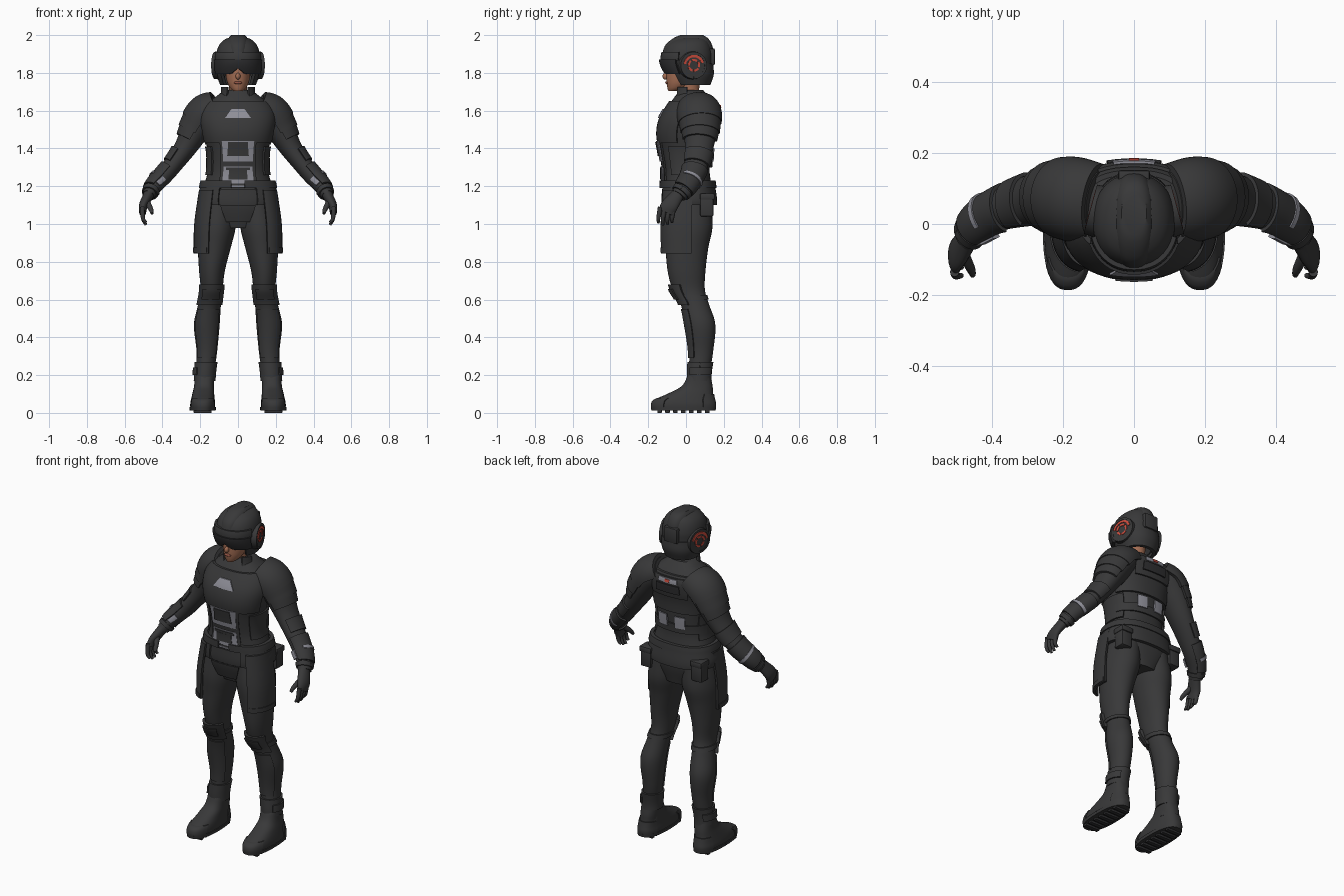
import bpy, bmesh
from math import radians, cos, sin
from mathutils import Vector, Matrix

old = bpy.data.objects.get("Cube")
if old:
    bpy.data.objects.remove(old, do_unlink=True)


def material(name, *rgb):
    mat = bpy.data.materials.new(name)
    mat.use_nodes = True
    mat.diffuse_color = (*rgb, 1)
    mat.node_tree.nodes["Principled BSDF"].inputs["Base Color"].default_value = (*rgb, 1)
    return mat


DARK = material("charcoal armour", .04, .04, .041)
BLACK = material("black visor", .028, .028, .03)
GREY = material("light grey panel", .27, .27, .31)
SKIN = material("skin", .36, .15, .085)
LIPS = material("lips", .3, .09, .06)
RED = material("red accent", .6, .07, .045)


class Limb:
    """A path of elliptical sections: x, y, z, side radius, depth radius."""
    def __init__(self, rows, bent=False, power=2):
        self.rows = [Vector(row) for row in rows]
        self.bent, self.power = bent, power
        self.keys = list(range(len(rows))) if bent else [row[2] for row in rows]

    def at(self, t):
        keys, rows, last = self.keys, self.rows, len(self.keys) - 1
        i = max([k for k in range(last) if keys[k] <= t], default=0)

        def slope(k):
            a, b = max(k - 1, 0), min(k + 1, last)
            return (rows[b] - rows[a]) / (keys[b] - keys[a])
        span = keys[i + 1] - keys[i]
        s = (t - keys[i]) / span
        h = s * s * (3 - 2 * s)
        return (rows[i] * (1 - h) + rows[i + 1] * h
                + slope(i) * span * s * (1 - s) ** 2 - slope(i + 1) * span * s * s * (1 - s))

    def point(self, t, degrees, off=0):
        row = self.at(t)
        along = Vector((0, 0, 1))
        if self.bent:
            along = Vector((self.at(t + .05) - self.at(t - .05))[:3]).normalized()
        side = Vector((0, 1, 0)).cross(along).normalized()
        back = along.cross(side)
        c, s = cos(radians(degrees)), sin(radians(degrees))
        r = (abs(c) ** self.power + abs(s) ** self.power) ** (-1 / self.power)
        return Vector(row[:3]) + side * c * r * (row[3] + off) + back * s * r * (row[4] + off)


def finish(name, bm, mat, mirror):
    bmesh.ops.recalc_face_normals(bm, faces=bm.faces)
    mesh = bpy.data.meshes.new(name)
    bm.to_mesh(mesh)
    bm.free()
    mesh.materials.append(mat)
    obj = bpy.data.objects.new(name, mesh)
    bpy.context.scene.collection.objects.link(obj)
    if mirror:
        obj.modifiers.new("Mirror", "MIRROR")
    obj.select_set(True)
    bpy.context.view_layer.objects.active = obj


def tube(name, limb, mat, mirror=False, start=None, end=None, steps=24, sides=32):
    start = limb.keys[0] if start is None else start
    end = limb.keys[-1] if end is None else end
    bm = bmesh.new()
    rings = [[bm.verts.new(limb.point(start + (end - start) * i / steps, 360 * j / sides))
              for j in range(sides)] for i in range(steps + 1)]
    for low, high in zip(rings, rings[1:]):
        for j in range(sides):
            k = (j + 1) % sides
            bm.faces.new((low[j], low[k], high[k], high[j]))
    bm.faces.new(rings[0][::-1])
    bm.faces.new(rings[-1])
    finish(name, bm, mat, mirror)


def shell(name, limb, start, end, a, b, off, mat=DARK, mirror=True, thick=.02, tip=1, lower=None):
    """A thick plate that follows part of a limb between two angles."""
    bm = bmesh.new()
    m, n = 10, max(4, int((b - a) / 7))

    def vert(i, j, inset):
        s, u = i / m, 2 * j / n - 1
        first = start + (lower(u) if lower else 0)
        angle = (a + b) / 2 + u * (b - a) / 2 * (1 + (tip - 1) * s)
        return bm.verts.new(limb.point(first + (end - first) * s, angle, off - inset))
    out, inn = [[[vert(i, j, d) for j in range(n + 1)] for i in range(m + 1)] for d in (0, thick)]
    for g in (out, inn):
        for i in range(m):
            for j in range(n):
                bm.faces.new((g[i][j], g[i][j + 1], g[i + 1][j + 1], g[i + 1][j]))
    edge = ([(0, j) for j in range(n)] + [(i, n) for i in range(m)]
            + [(m, j) for j in range(n, 0, -1)] + [(i, 0) for i in range(m, 0, -1)])
    for (i, j), (k, l) in zip(edge, edge[1:] + edge[:1]):
        bm.faces.new((out[i][j], out[k][l], inn[k][l], inn[i][j]))
    finish(name, bm, mat, mirror)


def front(name, limb, low, high, half, off, mat=DARK, thick=.009, tip=1, facing=270):
    shell(name, limb, low, high, facing - half, facing + half, off, mat, False, thick, tip)


def box(name, place, size, mat=DARK, mirror=True, bevel=.008):
    bm = bmesh.new()
    bmesh.ops.create_cube(bm, size=1, matrix=Matrix.Translation(place) @ Matrix.Diagonal((*size, 1)))
    bmesh.ops.bevel(bm, geom=bm.edges, offset=bevel, segments=2, affect="EDGES", profile=.5)
    finish(name, bm, mat, mirror)


def ball(name, place, size, mat):
    bm = bmesh.new()
    bmesh.ops.create_uvsphere(bm, u_segments=16, v_segments=10, radius=1,
                              matrix=Matrix.Translation(place) @ Matrix.Diagonal((*size, 1)))
    finish(name, bm, mat, False)


# Torso and jacket
torso = Limb([(0, .02, .98, .1, .1), (0, .015, 1.1, .19, .13), (0, .01, 1.2, .18, .125),
              (0, .005, 1.28, .16, .12), (0, 0, 1.38, .16, .13), (0, -.005, 1.48, .18, .14),
              (0, .01, 1.56, .19, .14), (0, .03, 1.63, .17, .12), (0, .03, 1.68, .11, .085),
              (0, .03, 1.71, .07, .06)], power=2.4)
tube("torso", torso, DARK, steps=40, sides=48)
shell("breastplate", torso, 1.43, 1.65, 197, 343, .013, mirror=False)
shell("back_plate", torso, 1.42, 1.65, 20, 160, .013, mirror=False)
shell("jacket_hem", torso, 1.1, 1.22, -62, 242, .02, mirror=False)
shell("waist_belt", torso, 1.19, 1.23, -80, 260, .026, mirror=False)
shell("side_rib_plate", torso, 1.26, 1.41, -38, 35, .01)
front("abdomen_panel", torso, 1.19, 1.44, 31, .012)
front("chest_emblem", torso, 1.56, 1.61, 19, .02, GREY, tip=.5)
front("upper_belly_frame", torso, 1.33, 1.44, 26, .018, GREY)
front("upper_belly_inset", torso, 1.36, 1.435, 18, .023, tip=.85)
front("lower_belly_frame", torso, 1.215, 1.305, 25, .018, GREY)
front("lower_belly_inset", torso, 1.235, 1.285, 15, .023)
front("lower_belly_top_inset", torso, 1.285, 1.3, 20, .022)
front("belly_bar", torso, 1.195, 1.203, 27, .018, GREY)
front("front_belt", torso, 1.1, 1.185, 33, .012)
front("front_flap", torso, 1.01, 1.1, 24, .022, tip=1.05)
front("rear_panel", torso, 1.52, 1.64, 32, .024, facing=90)
front("rear_panel_inset", torso, 1.55, 1.6, 20, .032, BLACK, facing=90)
front("rear_collar_bar", torso, 1.61, 1.635, 17, .03, GREY, facing=90)
front("rear_red_mark", torso, 1.615, 1.63, 4, .034, RED, facing=90)
front("lower_back_belt", torso, 1.3, 1.35, 75, .014, facing=90)
shell("lower_back_buckle", torso, 1.33, 1.4, 98, 118, .02, GREY, thick=.009)
box("hip_pouch", (.17, .11, 1.1), (.07, .07, .12))
box("pouch_lid", (.17, .113, 1.145), (.078, .078, .035))

# Collar and head
collar = Limb([(0, .025, 1.63, .11, .1), (0, .02, 1.68, .085, .08), (0, .02, 1.73, .08, .075)])
shell("collar", collar, 1.63, 1.7, -48, 228, 0, mirror=False)
shell("collar_tab", collar, 1.66, 1.725, -50, -10, .01, thick=.014)
neck = Limb([(0, .025, 1.62, .055, .055), (0, .02, 1.7, .047, .05), (0, .015, 1.8, .05, .06)])
tube("neck", neck, SKIN, steps=8)
head = Limb([(0, -.068, 1.703, .022, .025), (0, -.05, 1.718, .04, .048), (0, -.03, 1.75, .057, .073),
             (0, -.01, 1.8, .066, .094), (0, 0, 1.85, .068, .1)])
tube("head", head, SKIN)
ball("nose", (0, -.108, 1.782), (.013, .016, .018), SKIN)
ball("lips", (0, -.1, 1.748), (.022, .01, .008), LIPS)

# Helmet
helmet = Limb([(0, .035, 1.735, .09, .09), (0, .025, 1.79, .11, .118), (0, .01, 1.85, .115, .13),
               (0, .01, 1.9, .115, .13), (0, .015, 1.95, .098, .112), (0, .025, 1.98, .065, .08),
               (0, .03, 1.993, .025, .04)], power=2.2)
tube("helmet_dome", helmet, DARK, start=1.83, sides=40)
shell("helmet_lower_guard", helmet, 1.735, 1.85, -40, 220, .004, mirror=False)
shell("brow_plate", helmet, 1.865, 1.91, 200, 340, .012, mirror=False)
shell("visor", helmet, 1.795, 1.87, 205, 335, .02, BLACK, False,
      lower=lambda u: .03 * max(0, 1 - 4 * abs(u)))
crest = Limb([(0, .01, 1.9, .062, .137), (0, .015, 1.95, .06, .122), (0, .025, 1.985, .05, .09),
              (0, .03, 2, .035, .06)], power=2.6)
tube("helmet_crest", crest, DARK, steps=12)
box("helmet_rear_box", (0, .13, 1.885), (.09, .045, .09))

# Ear cups with red arcs
cup = Limb([(.08, .03, 1.84, .075, .072), (.12, .041, 1.84, .068, .068),
            (.16, .052, 1.84, .068, .068)], bent=True)
tube("ear_cup", cup, DARK, True, 0, 1, steps=6)
shell("ear_cup_rim", cup, .3, 1.08, 0, 359, .004, thick=.012)
shell("ear_red_arc", cup, .9, 1.1, 105, 262, -.012, RED, thick=.013)
for k in range(5):
    shell("ear_red_segment", cup, .9, 1.1, 72 * k, 72 * k + 56, -.034, RED, thick=.011)

# Arms
arm = Limb([(.475, -.04, 1.15, .033, .042), (.445, 0, 1.2, .043, .052), (.39, .035, 1.26, .048, .058),
            (.335, .055, 1.325, .05, .066), (.275, .07, 1.41, .06, .076), (.225, .075, 1.5, .078, .09),
            (.17, .07, 1.58, .088, .1), (.1, .06, 1.62, .07, .09)], bent=True)
tube("arm", arm, DARK, True, steps=36)
shell("pauldron", arm, 5.4, 6.95, -100, 100, .02)
shell("pauldron_middle_lame", arm, 4.8, 5.5, -95, 95, .016)
shell("pauldron_lower_lame", arm, 4.35, 4.9, -90, 90, .011)
shell("elbow_guard", arm, 2.8, 3.6, -60, 110, .01)
shell("forearm_bracer", arm, .7, 2.5, -80, 140, .01)
shell("bracer_stripe", arm, 1.45, 1.62, -30, 120, .015, GREY, thick=.009)
shell("bracer_front_panel", arm, .9, 1.6, 245, 275, .013, GREY, thick=.009)
shell("wrist_cuff", arm, .25, .6, 0, 359, .008)

# Hands
palm = Limb([(.505, -.105, 1.06, .018, .042), (.5, -.085, 1.1, .024, .045),
             (.47, -.04, 1.16, .028, .035)], bent=True)
tube("palm", palm, DARK, True, steps=10, sides=20)
for k in range(4):
    y, drop = -.14 + .024 * k, .012 * abs(k - 1.4)
    finger = Limb([(.487, y - .006, .99 + drop, .007, .007), (.503, y - .006, 1.03, .011, .011),
                   (.507, y + .004, 1.09, .013, .013)], bent=True)
    tube("finger", finger, DARK, True, steps=8, sides=12)
thumb = Limb([(.455, -.145, 1.055, .008, .008), (.462, -.125, 1.08, .013, .013),
              (.49, -.07, 1.13, .018, .018)], bent=True)
tube("thumb", thumb, DARK, True, steps=8, sides=12)

# Legs
leg = Limb([(.178, .075, .1, .05, .058), (.175, .07, .2, .048, .056), (.165, .08, .32, .054, .063),
            (.165, .075, .47, .068, .08), (.15, .045, .58, .06, .075), (.14, .015, .65, .058, .085),
            (.138, .003, .75, .068, .1), (.125, .005, .88, .088, .114), (.113, .012, .98, .1, .128),
            (.1, .015, 1.1, .09, .12)])
tube("leg", leg, DARK, True, steps=44)
shell("knee_pad", leg, .57, .68, 205, 335, .016)
shell("knee_cap_ridge", leg, .6, .655, 235, 305, .024)
shell("knee_strap", leg, .6, .625, -30, 210, .007)
shell("shin_guard", leg, .29, .55, 215, 325, .007, thick=.012)
shell("boot_cuff", leg, .17, .27, 0, 359, .01)
shell("ankle_strap", leg, .2, .24, -45, 60, .018)

# Hanging thigh plates
skirt = Limb([(.127, 0, .84, .108, .135), (.122, 0, 1, .11, .137), (.105, .005, 1.19, .1, .13)], power=2.4)
shell("thigh_plate", skirt, .845, 1.18, 286, 372, 0, thick=.014)
shell("thigh_plate_trim", skirt, .85, .875, 290, 368, .004, thick=.009)

# Boots
boot = Limb([(.187, -.013, .012, .064, .165), (.187, -.013, .045, .066, .168), (.186, -.008, .07, .063, .158),
             (.184, .022, .1, .058, .122), (.18, .058, .14, .053, .083), (.176, .07, .2, .052, .06)], power=2.5)
tube("boot", boot, DARK, True)
shell("boot_sole", boot, .012, .03, 0, 359, .005)
shell("toe_cap", boot, .03, .078, 215, 325, .005, thick=.012)
shell("heel_guard", boot, .03, .1, 35, 145, .005, thick=.012)
for k in range(7):
    box("sole_tread", (.187, -.14 + .042 * k, .008), (.095, .024, .016), BLACK, bevel=.002)

bpy.ops.object.shade_smooth_by_angle(angle=radians(38))
